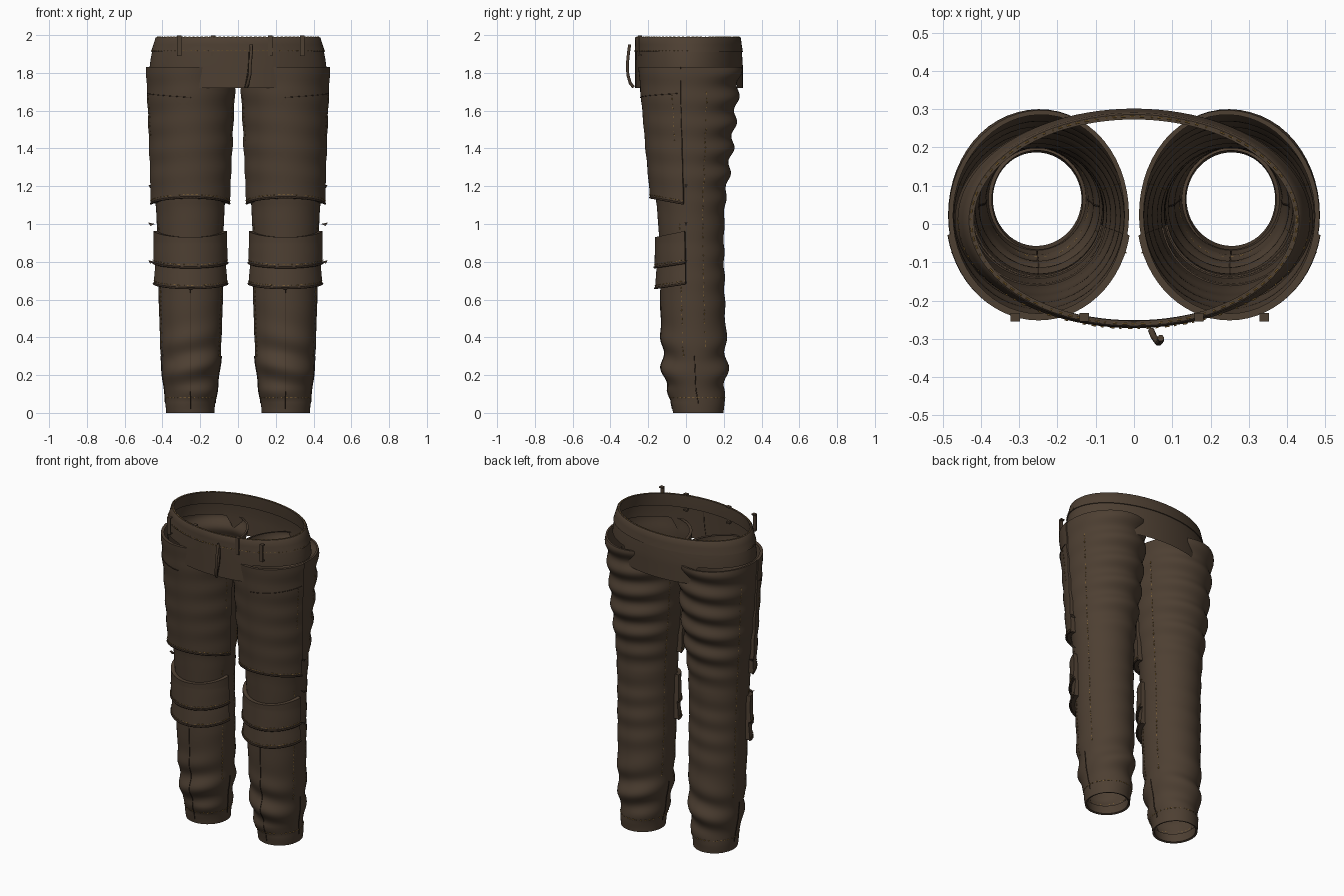
import bpy, bmesh
from math import sin, cos, pi, exp
from mathutils import Vector

if "Cube" in bpy.data.objects:
    bpy.data.objects.remove(bpy.data.objects["Cube"])


def material(name, color):
    m = bpy.data.materials.new(name)
    m.use_nodes = True
    m.diffuse_color = color
    m.node_tree.nodes["Principled BSDF"].inputs["Base Color"].default_value = color
    return m


cloth = material("brown cloth", (0.075, 0.050, 0.032, 1))
seam = material("dark seam", (0.035, 0.022, 0.014, 1))
thread = material("golden thread", (0.30, 0.17, 0.04, 1))


def finish(name, bm, mat, mirror=False, smooth=True):
    bmesh.ops.recalc_face_normals(bm, faces=bm.faces)
    mesh = bpy.data.meshes.new(name)
    bm.to_mesh(mesh)
    bm.free()
    mesh.materials.append(mat)
    ob = bpy.data.objects.new(name, mesh)
    bpy.context.collection.objects.link(ob)
    if mirror:
        ob.modifiers.new("Mirror", 'MIRROR')
    if smooth:
        bpy.ops.object.select_all(action='DESELECT')
        ob.select_set(True)
        bpy.context.view_layer.objects.active = ob
        bpy.ops.object.shade_smooth_by_angle(angle=0.7)
    return ob


def sheet(name, rows, mat, closed=False, mirror=False):
    """Skin a list of point rows."""
    bm = bmesh.new()
    vs = [[bm.verts.new(p) for p in r] for r in rows]
    n = len(vs[0])
    for a, b in zip(vs, vs[1:]):
        for i in range(n if closed else n - 1):
            j = (i + 1) % n
            bm.faces.new((a[i], a[j], b[j], b[i]))
    return finish(name, bm, mat, mirror)


# Leg outline: height, inner x, outer x, front y, back y
LEG = [(0, .125, .38, -.07, .2), (.07, .12, .385, -.075, .2), (.12, .11, .39, -.105, .21),
       (.3, .09, .41, -.125, .215), (.6, .08, .42, -.135, .205), (.9, .08, .425, -.14, .2),
       (1.1, .07, .435, -.155, .205), (1.4, .04, .46, -.2, .245),
       (1.7, .018, .48, -.235, .275), (1.83, .015, .485, -.245, .29)]


def leg(a, z, off=0):
    """Point on the left leg at angle a and height z, folds included."""
    z = min(max(z, 0), 1.83)
    k = next(i for i in range(len(LEG) - 1) if z <= LEG[i + 1][0])
    t = (z - LEG[k][0]) / (LEG[k + 1][0] - LEG[k][0])
    xi, xo, yf, yb = [p + (q - p) * t for p, q in zip(LEG[k][1:], LEG[k + 1][1:])]
    back = .5 + .5 * sin(a)
    low = exp(-((z - .24) / .17) ** 2) * (.5 + .5 * abs(sin(a)))
    high = min(max((z - 1) / .3, 0), 1) * (.1 + .9 * back)
    mid = exp(-((z - .75) / .3) ** 2) * .3 * back
    fold = .016 * low * sin(z * 36 + 1.3 * cos(a) - .6)
    fold += .012 * (high + mid) * sin(z * 46 + .9 * cos(a))
    rx, ry = (xo - xi) / 2, (yb - yf) / 2
    side = .3 + .7 * sin(a) ** 2
    return Vector(((xi + xo) / 2 + (rx + off + fold * side) * cos(a),
                   (yf + yb) / 2 + (ry + off + fold) * sin(a), z))


def ring(n):
    return [2 * pi * i / n for i in range(n)]


# Legs with a turned-in hem
rows = [[leg(a, z, -.012) for a in ring(56)] for z in (.06, .004)]
rows += [[leg(a, 1.83 * i / 130) for a in ring(56)] for i in range(131)]
rows += [[leg(a, 1.83, -.012) for a in ring(56)]]
sheet("legs", rows, cloth, closed=True, mirror=True)


def front_panel(name, low, high, off):
    """Raised cloth layer wrapped over the front of each leg."""
    rows = []
    for i in range(35):
        v = min(max((i - 1) / 32, 0), 1)
        row = []
        for j in range(31):
            a = pi * (1.06 + .88 * min(max((j - 1) / 28, 0), 1))
            edge = i in (0, 34) or j in (0, 30)
            s = -sin(a)
            row.append(leg(a, low(s) + (high(s) - low(s)) * v, -.004 if edge else off(v)))
        rows.append(row)
    sheet(name, rows, cloth, mirror=True)


front_panel("thigh_panels", lambda s: 1.1 + .04 * s, lambda s: 1.83,
            lambda v: .006 + .024 * (1 - v) ** 2)
front_panel("knee_patches", lambda s: .8 - .03 * s, lambda s: .97 - .04 * s,
            lambda v: .029 - .006 * v)
front_panel("lower_knee_patches", lambda s: .69 - .03 * s, lambda s: .8 - .03 * s,
            lambda v: .028 - .010 * v)


def waist(a, z, off=0):
    """Point on the hip yoke."""
    t = min(max((1.99 - z) / .16, 0), 1)
    t = t * (1.6 - .6 * t)
    ry = .275 + (.016 if sin(a) > 0 else .001) * t
    return Vector(((.43 + .038 * t + off) * cos(a), .01 + (ry + off) * sin(a), z))


def yoke_bottom(a):
    t = min(max((abs(.47 * cos(a)) - .215) / .035, 0), 1)
    return 1.72 + .11 * t


# Hip yoke dipping at front and back, then the waistband
rows = []
for i in range(13):
    v = i / 12
    rows.append([waist(a, yoke_bottom(a) * (1 - v) + 1.92 * v) for a in ring(96)])
sheet("hip_yoke", rows, cloth, closed=True)
band = [(1.91, -.014), (1.91, .006), (1.95, .004), (1.985, .005), (1.99, .001),
        (1.99, -.012), (1.95, -.014), (1.91, -.014)]
sheet("waistband", [[waist(a, z, o) for a in ring(96)] for z, o in band], cloth, closed=True)


def box(bm, centre, size):
    vs = bmesh.ops.create_cube(bm, size=1)["verts"]
    for v in vs:
        v.co = Vector(centre) + Vector([c * s for c, s in zip(v.co, size)])


# Belt loops across the front
bm = bmesh.new()
for x in (-.31, -.13, .17, .34):
    box(bm, (x, -.25, 1.943), (.024, .008, .108))
    for z in (1.893, 1.993):
        box(bm, (x, -.243, z), (.024, .022, .008))
finish("belt_loops", bm, cloth, smooth=False)


def tube(name, paths, radius, mat, mirror=False):
    cu = bpy.data.curves.new(name, 'CURVE')
    cu.dimensions = '3D'
    cu.bevel_depth = radius
    cu.bevel_resolution = 1
    cu.use_fill_caps = True
    for path in paths:
        sp = cu.splines.new('POLY')
        sp.points.add(len(path) - 1)
        for p, q in zip(sp.points, path):
            p.co = (*q, 1)
    cu.materials.append(mat)
    ob = bpy.data.objects.new(name, cu)
    bpy.context.collection.objects.link(ob)
    if mirror:
        ob.modifiers.new("Mirror", 'MIRROR')


# Fly pull: a bowed strap in front of the waist
pull = [(.07, -.298, 1.95), (.07, -.304, 1.91), (.064, -.31, 1.85),
        (.062, -.308, 1.79), (.052, -.295, 1.745), (.045, -.278, 1.725)]
tube("fly_pull", [pull], .009, cloth)
fly = [waist(1.5 * pi + .13 - .05 * (i / 8) ** 2, 1.91 - .19 * i / 8, .002) for i in range(9)]
tube("fly_seam", [fly], .004, seam)


def span(lo, hi, n):
    return [lo + (hi - lo) * i / n for i in range(n + 1)]


def down(a, lo, hi, off=.001):
    return [leg(a, z, off) for z in span(lo, hi, int((hi - lo) * 60) + 2)]


def across(height, off, lo=1.06, hi=1.94):
    return [leg(a * pi, height(-sin(a * pi)), off) for a in span(lo, hi, 30)]


# Seams and rolled panel edges
tube("leg_seams", [down(1.5 * pi, .02, .65), down(0, .05, .3), down(pi, .05, .3)],
     .0025, seam, mirror=True)
tube("panel_edges", [across(lambda s: 1.1 + .04 * s, .028), across(lambda s: .8 - .03 * s, .029),
                     across(lambda s: .69 - .03 * s, .028)], .006, seam, mirror=True)
pocket = [leg(a * pi, 1.67 + .05 * (a - 1.5), .009) for a in span(1.5, 1.92, 14)]
tube("pocket_seams", [pocket], .002, seam, mirror=True)


def dashes(path, length=.012, gap=.012):
    """Cut a path into short stitches."""
    out, run = [], 0
    for p, q in zip(path, path[1:]):
        d = (q - p).length
        while run < d:
            out.append([p.lerp(q, run / d), p.lerp(q, min(1, (run + length) / d))])
            run += length + gap
        run -= d
    return out


# Stitching on legs and waist
lines = [across(lambda s: 1.115 + .04 * s, .031), across(lambda s: .815 - .03 * s, .031),
         across(lambda s: .705 - .03 * s, .03), across(lambda s: .08, .002, 0, 2)]
for near, far in ((.36, -.36), (pi - .36, pi + .36)):
    lines += [down(near, .35, 1.7), down(far, .3, 1.0), down(far, 1.3, 1.7, .012)]
tube("leg_stitches", [d for l in lines for d in dashes(l)], .002, thread, mirror=True)
hoops = [[waist(a, z, o) for a in span(lo, hi, 90)]
         for z, o, lo, hi in ((1.918, .007, pi, 2 * pi), (1.991, -.004, 0, 2 * pi))]
tube("waist_stitches", [d for l in hoops for d in dashes(l)], .002, thread)

# Small pointed studs beside the knees
bm = bmesh.new()
for z in (.8, 1.0, 1.2):
    tip = [bm.verts.new(p) for p in ((.44, 0, z), (.475, -.008, z + .008),
                                     (.475, .008, z + .008), (.465, 0, z - .01))]
    for f in ((0, 1, 2), (0, 1, 3), (0, 2, 3), (1, 2, 3)):
        bm.faces.new([tip[i] for i in f])
finish("side_studs", bm, cloth, mirror=True, smooth=False)
